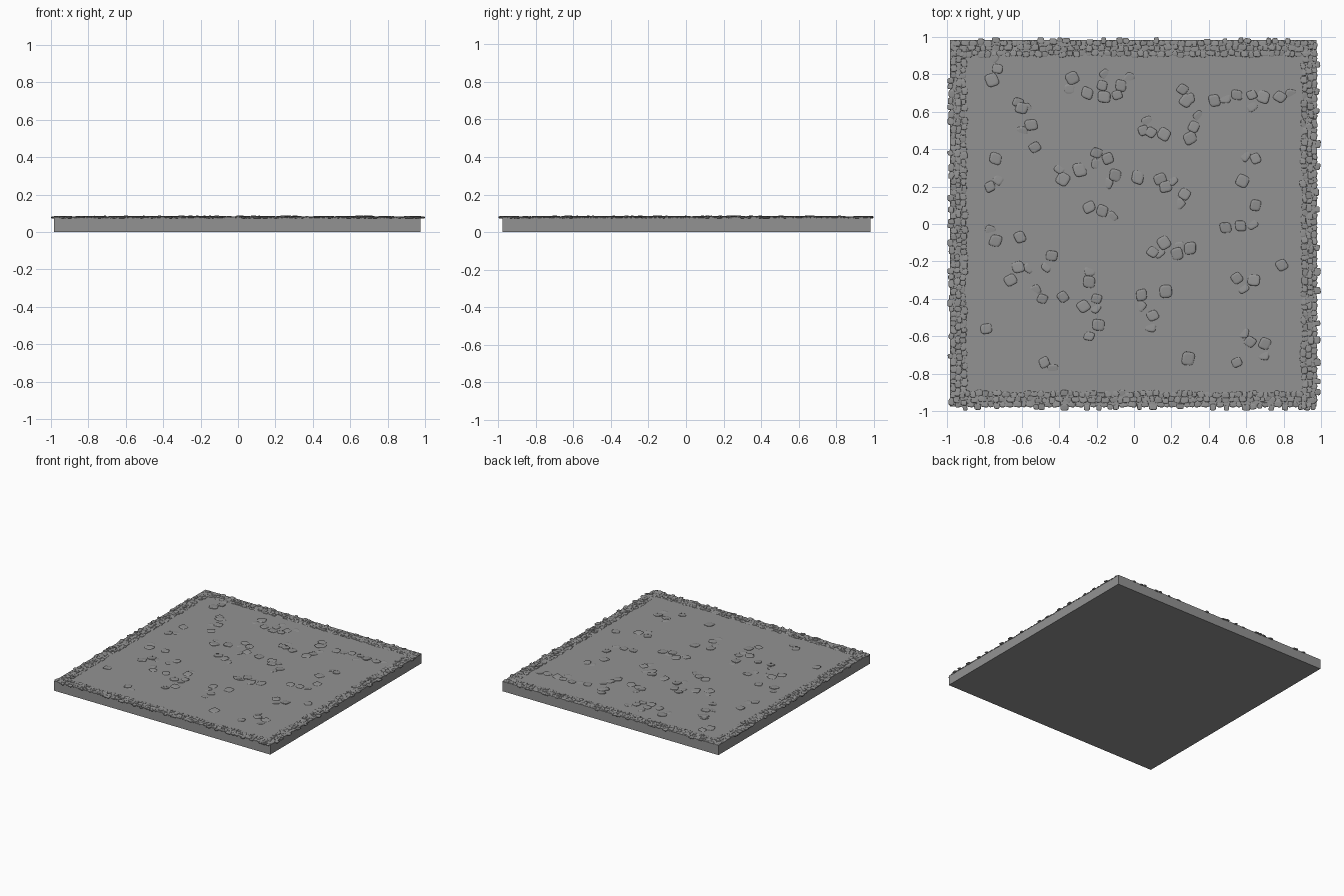
import bpy, bmesh, math, random
from mathutils import Matrix, Vector

if "Cube" in bpy.data.objects:
    bpy.data.objects.remove(bpy.data.objects["Cube"])

random.seed(4)
TOP = 0.08

grey = bpy.data.materials.new("dark_stone")
grey.diffuse_color = (0.29, 0.29, 0.29, 1)
grey.use_nodes = True
grey.node_tree.nodes["Principled BSDF"].inputs["Base Color"].default_value = grey.diffuse_color


def make_object(name, bm):
    mesh = bpy.data.meshes.new(name)
    bm.to_mesh(mesh)
    bm.free()
    mesh.materials.append(grey)
    ob = bpy.data.objects.new(name, mesh)
    bpy.context.collection.objects.link(ob)
    return ob


def add_stone(bm, x, y, z, sx, sy, h, angle, tilt):
    """Rounded, flattened cobble: a squarish outline stacked in rings."""
    rot = Matrix.Rotation(angle, 3, 'Z')
    lean = Matrix.Rotation(random.uniform(-tilt, tilt), 3, 'X') @ \
        Matrix.Rotation(random.uniform(-tilt, tilt), 3, 'Y')
    skew = random.uniform(-0.15, 0.15)
    rings = []
    for scale, level in ((0.85, -1), (1, -0.5), (1, 0.4), (0.9, 0.9), (0.6, 1)):
        ring = []
        for i in range(12):
            a = math.tau * (i + 0.5) / 12
            c, s = math.cos(a), math.sin(a)
            px = math.copysign(abs(c) ** 0.55, c) * sx / 2 * scale
            py = math.copysign(abs(s) ** 0.55, s) * sy / 2 * scale
            p = lean @ (rot @ Vector((px + skew * py, py, level * h)))
            ring.append(bm.verts.new(p + Vector((x, y, z))))
        rings.append(ring)
    for lo, hi in zip(rings, rings[1:]):
        for i in range(12):
            j = (i + 1) % 12
            bm.faces.new((lo[i], lo[j], hi[j], hi[i])).smooth = True
    bm.faces.new(rings[-1]).smooth = True
    bm.faces.new(rings[0][::-1]).smooth = True


# Ground slab
bm = bmesh.new()
bmesh.ops.create_cube(bm, size=1, matrix=Matrix.Translation((-0.003, 0.003, TOP / 2))
                      @ Matrix.Diagonal((1.96, 1.96, TOP, 1)))
make_object("ground_slab", bm)

# Scattered cobbles, half sunk into the slab
spots = [(-.73, .83), (-.76, .77), (-.62, .65), (-.6, .62), (-.55, .53), (-.53, .41),
         (-.33, .78), (-.25, .7), (-.17, .74), (-.16, .68), (-.07, .74), (-.09, .69),
         (.26, .72), (.28, .66), (.43, .66), (.55, .69), (.63, .69), (.69, .68),
         (.78, .68), (.05, .5), (.09, .49), (.16, .48), (.32, .52), (.3, .46),
         (-.2, .38), (-.14, .35), (-.1, .26), (-.29, .29), (-.38, .24), (.02, .25),
         (.14, .24), (.17, .2), (.27, .16), (.58, .23), (.65, .35), (-.74, .35),
         (-.77, .2), (-.24, .09), (-.17, .07), (.49, -.02), (.57, -.01), (.65, .1),
         (-.74, -.09), (-.61, -.07), (-.62, -.23), (-.66, -.3), (-.44, -.17),
         (.1, -.15), (.16, -.1), (.23, -.16), (.3, -.13), (.79, -.22), (.55, -.29),
         (.64, -.3), (-.24, -.31), (-.38, -.39), (-.49, -.4), (-.2, -.4), (-.27, -.44),
         (-.24, -.6), (.04, -.38), (.17, -.36), (.1, -.49), (-.19, -.54), (.62, -.63),
         (.55, -.74), (.7, -.64), (.29, -.72), (-.48, -.74), (-.79, -.56)]
bm = bmesh.new()
for x, y in spots:
    size = random.uniform(0.052, 0.068)
    add_stone(bm, x, y, TOP - 0.001, size, size * random.uniform(0.85, 1.1), 0.006,
              random.uniform(-0.6, 0.6), 0.1)

# Deeper sunk neighbours filling out some of the clusters
for x, y in spots[::2]:
    a = random.uniform(0, math.tau)
    add_stone(bm, x + 0.06 * math.cos(a), y + 0.06 * math.sin(a), TOP - 0.005,
              0.06, 0.055, 0.006, random.uniform(-1, 1), 0.13)
make_object("scattered_cobbles", bm)

# Border paving: three uneven rows of small stones on each side
bm = bmesh.new()
for side in range(4):
    turn = Matrix.Rotation(side * math.pi / 2, 3, 'Z')
    for row in range(3):
        along = -0.97
        while along < 0.95:
            length = random.uniform(0.024, 0.045)
            depth = random.uniform(0.025, 0.036)
            out = 0.91 + row * 0.03 + random.uniform(-0.007, 0.007)
            if row == 2:
                # only some of the outer stones poke past the slab
                limit = 0.998 if random.random() < 0.35 else 0.98
                out = min(out + 0.01, limit - depth / 2)
            p = turn @ Vector((along + length / 2, out, 0))
            sx, sy = (depth, length) if side % 2 else (length, depth)
            add_stone(bm, p.x, p.y, TOP - random.uniform(0, 0.003), sx, sy, 0.004,
                      random.uniform(-0.15, 0.15), 0.12)
            along += length + random.uniform(-0.004, 0.004)
make_object("border_stones", bm)
